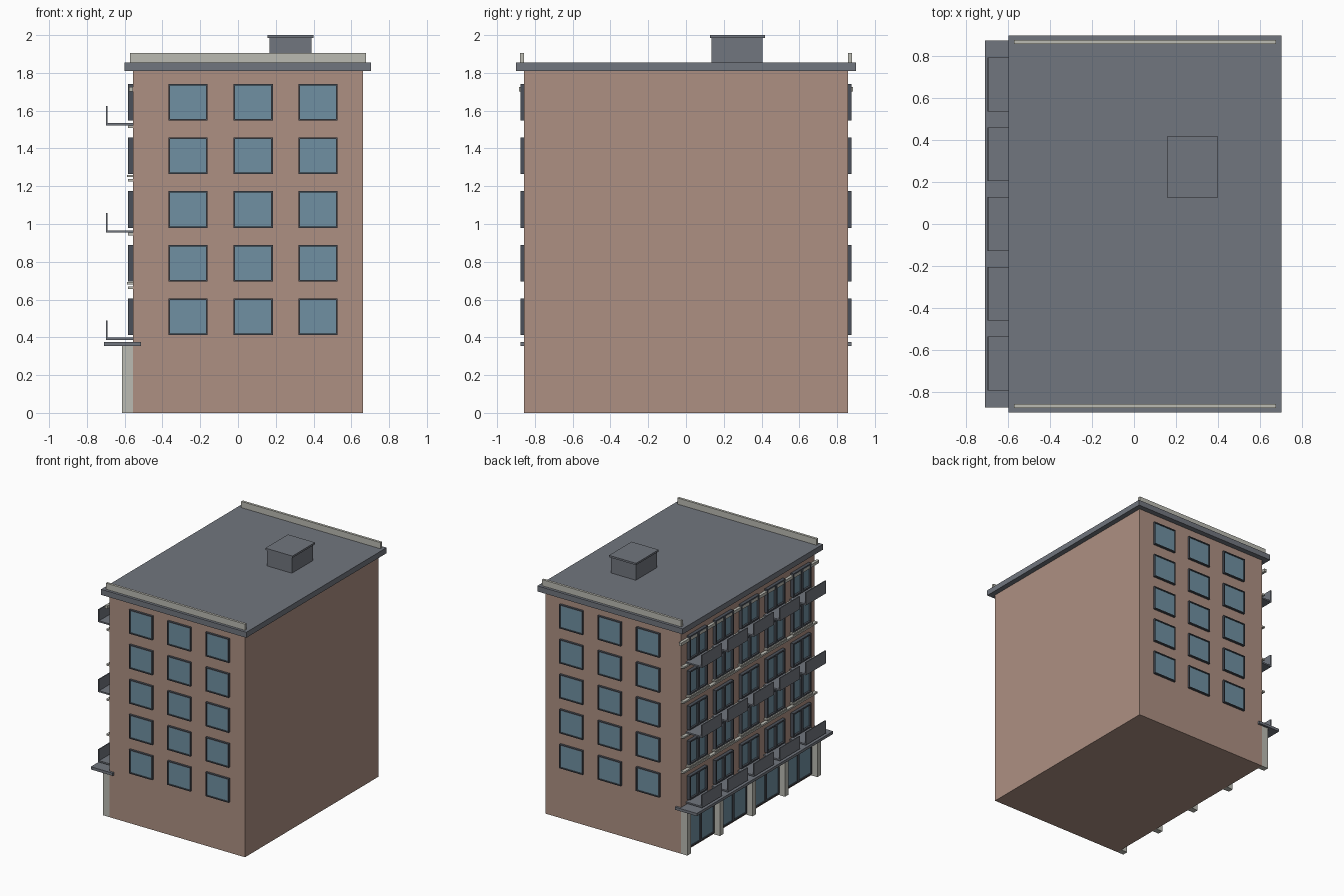
import bpy, bmesh
from mathutils import Matrix, Vector

old = bpy.data.objects.get("Cube")
if old:
    bpy.data.objects.remove(old)


def material(name, rgb):
    m = bpy.data.materials.new(name)
    m.use_nodes = True
    m.diffuse_color = (*rgb, 1)
    m.node_tree.nodes["Principled BSDF"].inputs["Base Color"].default_value = (*rgb, 1)
    return m


BRICK = material("brick", (0.42, 0.28, 0.225))
SLATE = material("slate grey", (0.165, 0.18, 0.21))
STONE = material("pale stone", (0.50, 0.50, 0.45))
GLASS = material("blue glass", (0.16, 0.28, 0.36))
FRAME = material("dark frame", (0.07, 0.08, 0.10))


def boxes(name, mat, *spans):
    """One object made of boxes, each given as (x0, x1, y0, y1, z0, z1)."""
    bm = bmesh.new()
    for x0, x1, y0, y1, z0, z1 in spans:
        centre = Vector((x0 + x1, y0 + y1, z0 + z1)) / 2
        size = Matrix.Diagonal((x1 - x0, y1 - y0, z1 - z0, 1))
        bmesh.ops.create_cube(bm, size=1, matrix=Matrix.Translation(centre) @ size)
    mesh = bpy.data.meshes.new(name)
    bm.to_mesh(mesh)
    bm.free()
    mesh.materials.append(mat)
    ob = bpy.data.objects.new(name, mesh)
    bpy.context.collection.objects.link(ob)
    return ob


def window_frame(along, wall, out, c, w, z0, z1, t, depth, bars=0):
    """Frame bars of a window on an x wall or y wall, with optional mullions."""
    rects = [(c - w, c + w, z0, z0 + t), (c - w, c + w, z1 - t, z1),
             (c - w, c - w + t, z0 + t, z1 - t), (c + w - t, c + w, z0 + t, z1 - t)]
    for i in range(bars):
        m = c - w + 2 * w * (i + 1) / (bars + 1)
        rects.append((m - t, m + t, z0 + t, z1 - t))
    return [place(along, wall, out, r, depth) for r in rects]


def place(along, wall, out, rect, depth):
    a, b, z0, z1 = rect
    d0, d1 = sorted((wall, wall + out * depth))
    return (a, b, d0, d1, z0, z1) if along == "x" else (d0, d1, a, b, z0, z1)


XW, XE, YE = -0.555, 0.663, 0.857
STOREYS = [0.412 + 0.284 * i for i in range(5)]
BAYS = [0.333 * i for i in range(-2, 3)]

# Body and roof
boxes("building_body", BRICK, (XW, XE, -YE, YE, 0, 1.81))
boxes("roof_slab", SLATE, (-0.6, 0.705, -0.9, 0.9, 1.81, 1.855))
boxes("roof_parapets", STONE, *[(-0.572, 0.678, s - 0.01, s + 0.01, 1.855, 1.905)
                                for s in (-0.868, 0.868)])
boxes("roof_hatch", SLATE, (0.167, 0.39, 0.135, 0.405, 1.855, 1.985))
boxes("roof_hatch_cap", SLATE, (0.157, 0.40, 0.127, 0.417, 1.985, 2.0))

# Windows on the front and back walls
frames, panes = [], []
for side in (-1, 1):
    for c in (-0.265, 0.08, 0.423):
        for z in STOREYS:
            frames += window_frame("x", side * YE, side, c, 0.104, z, z + 0.194, 0.008, 0.018)
            panes.append(place("x", side * YE, side, (c - 0.1, c + 0.1, z + 0.004, z + 0.19), 0.01))
boxes("end_window_frames", FRAME, *frames)
boxes("end_window_glass", GLASS, *panes)

# Paired windows on the balcony wall
frames, panes = [], []
for c in BAYS:
    for z in STOREYS:
        frames += window_frame("y", XW, -1, c, 0.115, z, z + 0.194, 0.012, 0.027, 1)
        panes.append(place("y", XW, -1, (c - 0.11, c + 0.11, z + 0.004, z + 0.19), 0.012))
boxes("balcony_wall_frames", FRAME, *frames)
boxes("balcony_wall_glass", GLASS, *panes)

# Stone bands between storeys, top cornice and sills
boxes("storey_bands", STONE, *[(-0.582, XW, -YE, YE, z - 0.04, z - 0.026) for z in STOREYS[1:]])
boxes("top_cornice", STONE, (-0.577, XW, -0.885, 0.885, 1.702, 1.726))
boxes("window_sills", STONE, *[(-0.588, XW, c - 0.125, c + 0.125, z - 0.016, z - 0.004)
                               for c in BAYS for z in STOREYS[1::2]])

# Balconies on every other storey
boxes("balcony_floors", SLATE, *[(-0.70, XW, c - 0.128, c + 0.128, z - 0.026, z - 0.014)
                                 for c in BAYS for z in STOREYS[::2]])
boxes("balcony_panels", SLATE, *[(-0.70, -0.692, c - 0.128, c + 0.128, z - 0.014, z + 0.078)
                                 for c in BAYS for z in STOREYS[::2]])

# Ground floor: canopy, piers and shopfront
boxes("canopy", SLATE, (-0.71, -0.513, -0.875, 0.875, 0.353, 0.375))
PIERS = [0.417 * i for i in range(-2, 3)]
boxes("ground_piers", STONE, *[(-0.613, XW, y - 0.023, y + 0.023, 0, 0.353) for y in PIERS])
frames, panes = [], []
for y in PIERS[:-1]:
    c = y + 0.2085
    frames += window_frame("y", XW, -1, c, 0.175, 0.02, 0.34, 0.01, 0.018, 1)
    panes.append(place("y", XW, -1, (c - 0.17, c + 0.17, 0.025, 0.335), 0.01))
boxes("shopfront_frames", FRAME, *frames)
boxes("shopfront_glass", GLASS, *panes)
